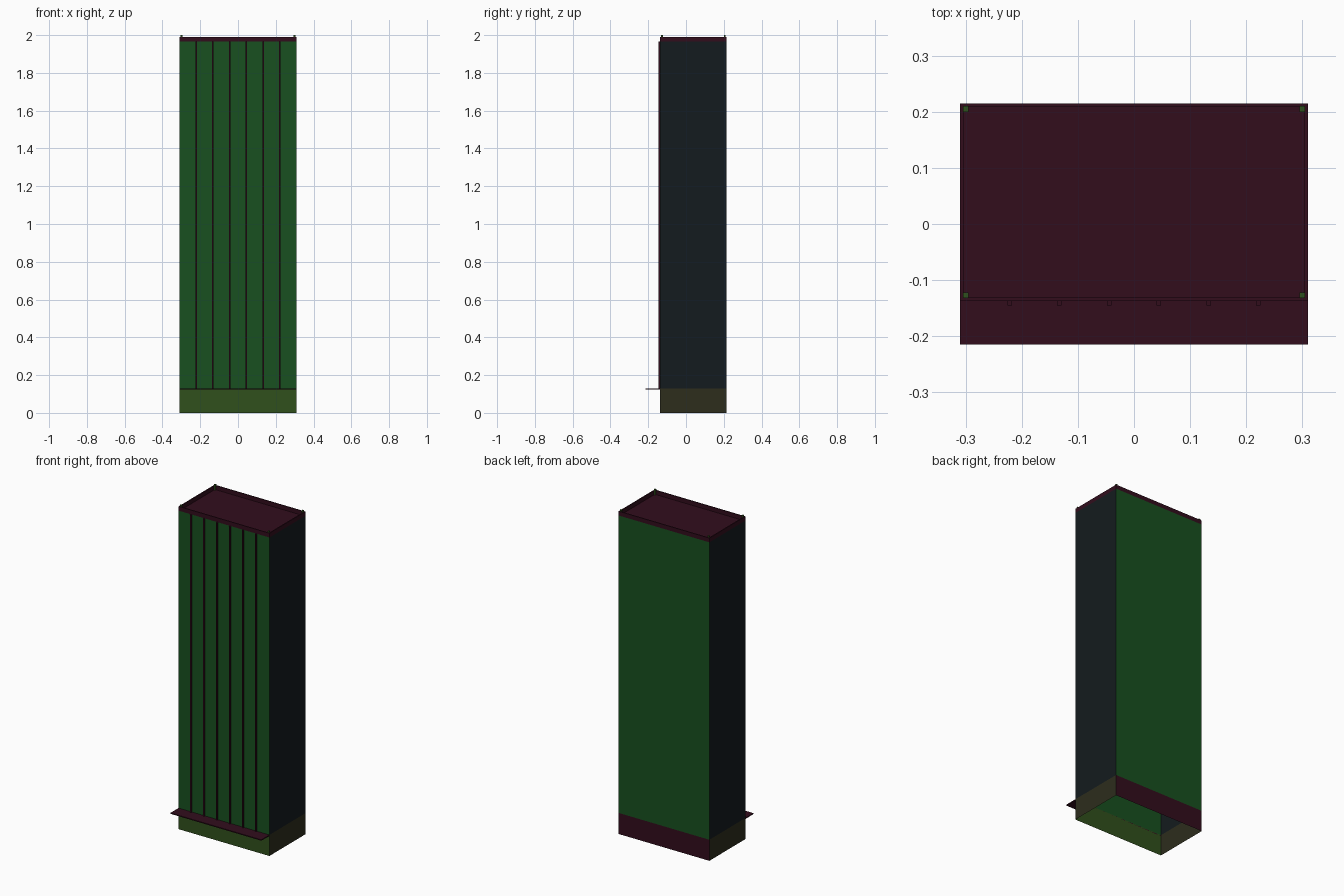
import bpy, bmesh

if "Cube" in bpy.data.objects:
    bpy.data.objects.remove(bpy.data.objects["Cube"])

X, YF, YB = 0.31, -0.137, 0.215      # half width, front and back wall
ZB, ZT, RIM = 0.13, 1.965, 1.991     # base top, wall top, rim top


def material(name, rgb):
    m = bpy.data.materials.new(name)
    m.diffuse_color = (*rgb, 1)
    m.use_nodes = True
    m.node_tree.nodes["Principled BSDF"].inputs["Base Color"].default_value = m.diffuse_color
    return m


GREEN = material("green", (0.009, 0.08, 0.014))
DARK = material("dark", (0.007, 0.011, 0.013))
MAROON = material("maroon", (0.032, 0.004, 0.012))
OLIVE = material("olive", (0.03, 0.08, 0.012))
BROWN = material("brown_olive", (0.026, 0.026, 0.012))


def finish(name, bm, mat):
    me = bpy.data.meshes.new(name)
    bm.to_mesh(me)
    bm.free()
    me.materials.append(mat)
    ob = bpy.data.objects.new(name, me)
    bpy.context.collection.objects.link(ob)
    return ob


def boxes(name, spans, mat):
    """One object of boxes, each given as (x0, x1, y0, y1, z0, z1)."""
    bm = bmesh.new()
    for x0, x1, y0, y1, z0, z1 in spans:
        verts = bmesh.ops.create_cube(bm, size=1)["verts"]
        for v in verts:
            v.co = ((x0 + x1) / 2 + v.co.x * (x1 - x0),
                    (y0 + y1) / 2 + v.co.y * (y1 - y0),
                    (z0 + z1) / 2 + v.co.z * (z1 - z0))
    return finish(name, bm, mat)


def wall(name, a, b, z0, z1, mat):
    """Thin upright sheet from plan point a to plan point b."""
    bm = bmesh.new()
    bm.faces.new([bm.verts.new(p) for p in
                  ((*a, z0), (*b, z0), (*b, z1), (*a, z1))])
    return finish(name, bm, mat)


# Hollow cabinet walls and base, open underneath
FL, FR, BR, BL = (-X, YF), (X, YF), (X, YB), (-X, YB)
for side, a, b, upper, lower in (
        ("front", FL, FR, GREEN, OLIVE), ("right", FR, BR, DARK, BROWN),
        ("back", BR, BL, GREEN, MAROON), ("left", BL, FL, DARK, BROWN)):
    wall(side + "_panel", a, b, ZB, ZT, upper)
    wall(side + "_base", a, b, 0, ZB, lower)

# Recessed roof sheet
bm = bmesh.new()
bm.faces.new([bm.verts.new((*p, ZT)) for p in (FL, FR, BR, BL)])
finish("roof", bm, MAROON)

# Raised rim around the roof
t = 0.006
boxes("roof_rim", [
    (-X, X, YF, YF + t, ZT, RIM), (-X, X, YB - t, YB, ZT, RIM),
    (-X, -X + t, YF + t, YB - t, ZT, RIM),
    (X - t, X, YF + t, YB - t, ZT, RIM)], MAROON)

# Corner pins
boxes("corner_pins", [
    (x - 0.005, x + 0.005, y - 0.005, y + 0.005, ZT, 2.0)
    for x in (-0.3, 0.3) for y in (YF + 0.01, YB - 0.01)], OLIVE)

# Upright strips dividing the front into seven bays
boxes("front_strips", [
    (x - 0.004, x + 0.004, YF - 0.008, YF, ZB, ZT)
    for x in (-X + 2 * X * i / 7 for i in range(1, 7))], MAROON)

# Narrow front ledge
boxes("front_ledge", [(-X, X, -0.215, YF, ZB - 0.006, ZB)], MAROON)
